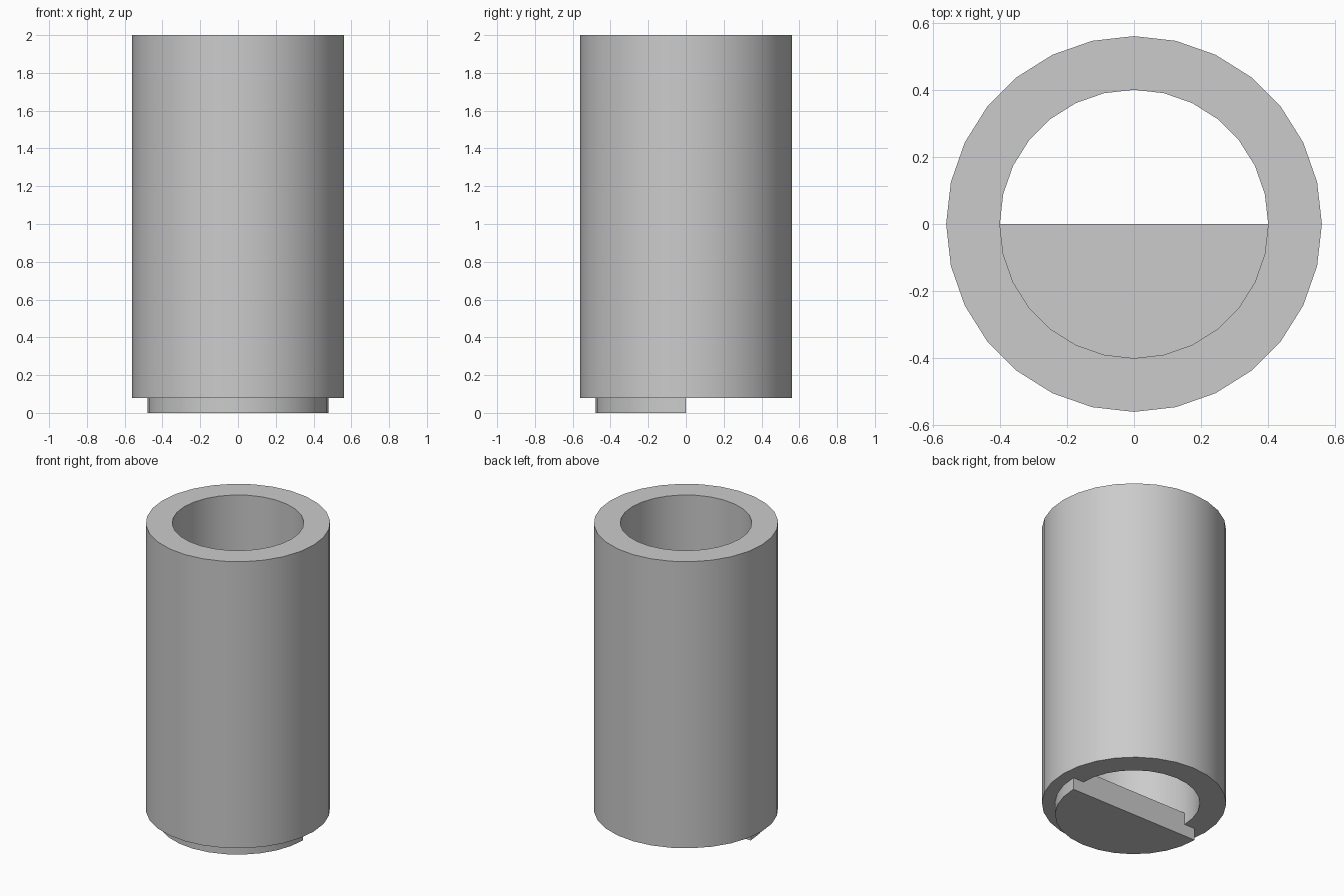
import bpy, bmesh, math

if "Cube" in bpy.data.objects:
    bpy.data.objects.remove(bpy.data.objects["Cube"])

SIDES = 28


def arc(radius, z, start, steps):
    """Points on a circle, one per facet corner."""
    return [(radius * math.cos(start + 2 * math.pi * i / SIDES),
             radius * math.sin(start + 2 * math.pi * i / SIDES), z) for i in range(steps)]


def make_object(name, bm):
    bmesh.ops.recalc_face_normals(bm, faces=bm.faces)
    mesh = bpy.data.meshes.new(name)
    bm.to_mesh(mesh)
    bm.free()
    obj = bpy.data.objects.new(name, mesh)
    bpy.context.collection.objects.link(obj)
    bpy.ops.object.select_all(action='DESELECT')
    obj.select_set(True)
    bpy.context.view_layer.objects.active = obj
    bpy.ops.object.shade_smooth_by_angle(angle=math.radians(30))
    return obj


# Thick-walled open tube: a rectangular wall profile swept round z
bm = bmesh.new()
profile = [(0.40, 0.08), (0.56, 0.08), (0.56, 2.0), (0.40, 2.0)]
rings = [[bm.verts.new(p) for p in arc(r, z, 0, SIDES)] for r, z in profile]
for k in range(4):
    a, b = rings[k], rings[(k + 1) % 4]
    for i in range(SIDES):
        j = (i + 1) % SIDES
        bm.faces.new((a[i], a[j], b[j], b[i]))
make_object("tube_wall", bm)

# Stepped half-disc closing the front half of the bottom
bm = bmesh.new()
steps = [(0.48, 0.0), (0.48, 0.08), (0.40, 0.08), (0.40, 0.16)]
rows = [[bm.verts.new(p) for p in arc(r, z, math.pi, SIDES // 2 + 1)] for r, z in steps]
for a, b in zip(rows, rows[1:]):
    for i in range(SIDES // 2):
        bm.faces.new((a[i], a[i + 1], b[i + 1], b[i]))
bm.faces.new(rows[0])
bm.faces.new(rows[-1])
# Flat stepped face across the middle
bm.faces.new([r[0] for r in rows] + [r[-1] for r in reversed(rows)])
make_object("half_floor", bm)
